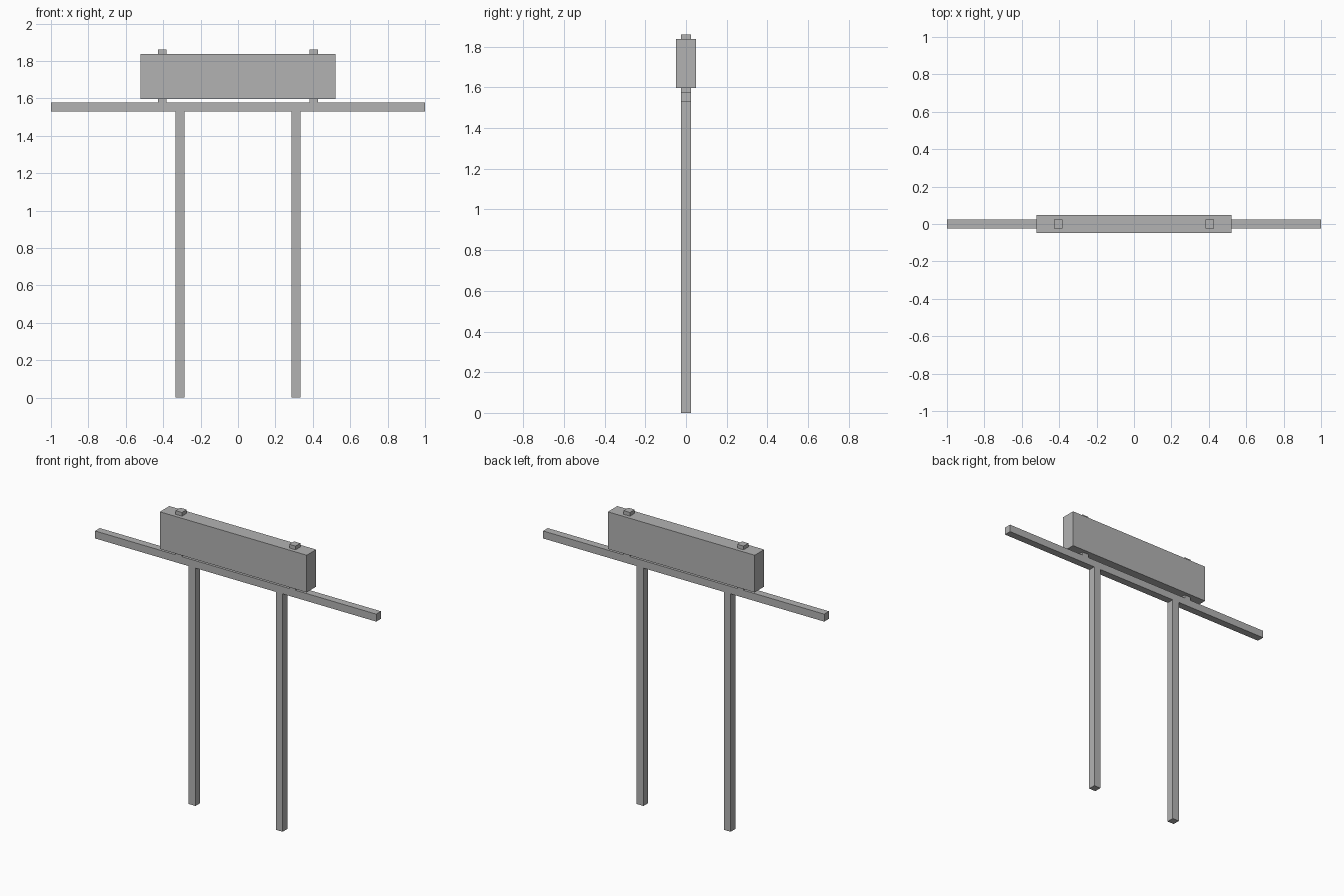
import bpy

cube = bpy.data.objects.get("Cube")
if cube:
    bpy.data.objects.remove(cube, do_unlink=True)

# Single plain grey
grey = bpy.data.materials.new("plain_grey")
grey.use_nodes = True
colour = (0.45, 0.45, 0.45, 1.0)
grey.diffuse_color = colour
grey.node_tree.nodes["Principled BSDF"].inputs["Base Color"].default_value = colour


def box(name, x, z_min, z_max, width, depth):
    """Box centred on y = 0, spanning z_min to z_max."""
    bpy.ops.mesh.primitive_cube_add(size=1, location=(x, 0, (z_min + z_max) / 2))
    obj = bpy.context.object
    obj.name = name
    obj.scale = (width, depth, z_max - z_min)
    bpy.ops.object.transform_apply(location=False, rotation=False, scale=True)
    obj.data.materials.append(grey)
    return obj


BAR = 0.048          # thickness of the square bars
BEAM_Z = 1.529       # underside of the crossbeam
BEAM_TOP = BEAM_Z + BAR

# Crossbeam and sign board
box("crossbeam", 0, BEAM_Z, BEAM_TOP, 2.0, BAR)
box("sign_board", 0, 1.598, 1.837, 1.044, 0.096)

# Posts under the beam, and pegs that carry the board
for side, s in (("left", 1), ("right", -1)):
    box(side + "_post", s * 0.31, 0, BEAM_Z, BAR, BAR)
    box(side + "_board_peg", s * 0.404, BEAM_TOP, 1.861, 0.045, BAR)
